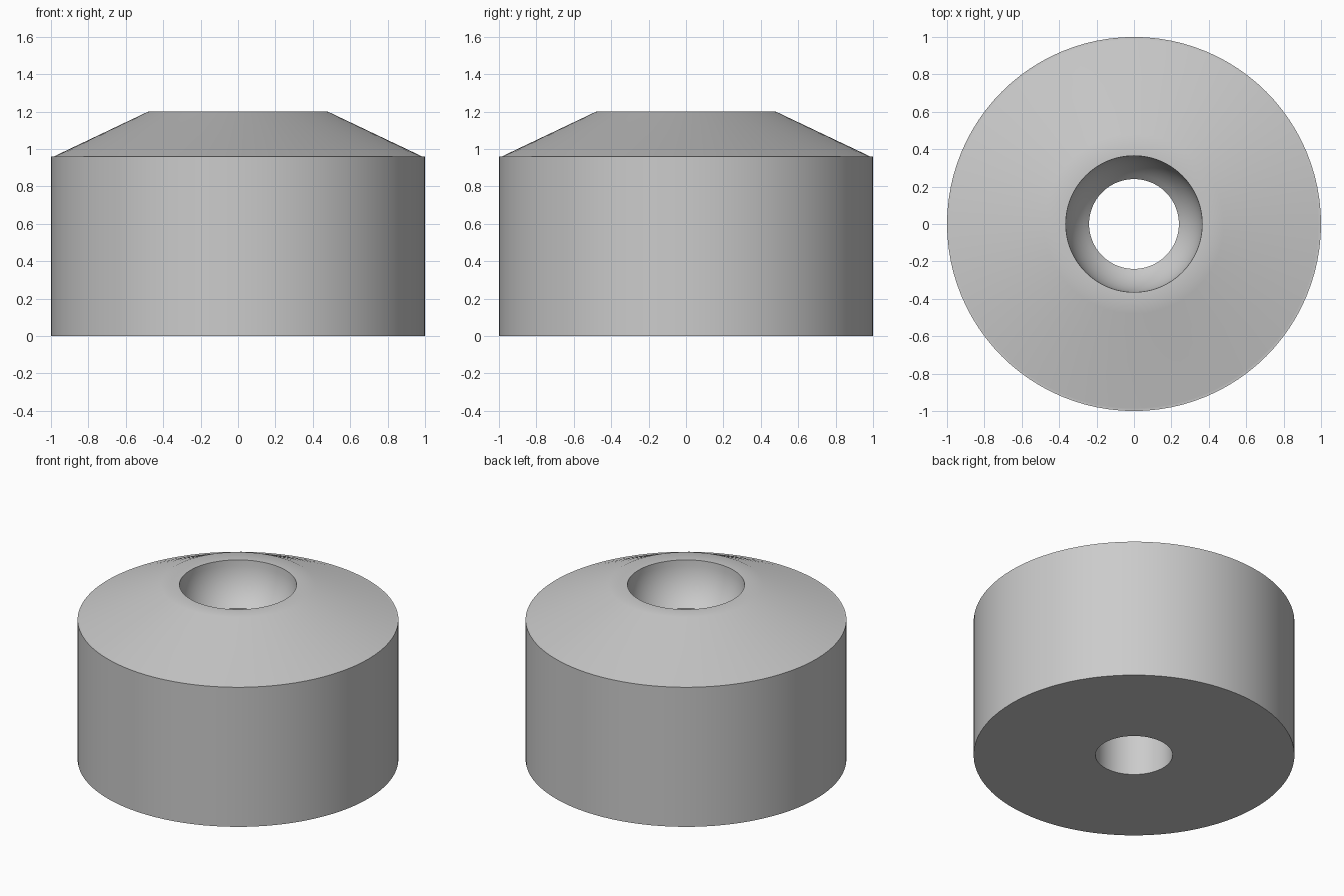
import bpy, bmesh, math

if "Cube" in bpy.data.objects:
    bpy.data.objects.remove(bpy.data.objects["Cube"])

SEGMENTS = 96
BORE_R, BOWL_R, TOP_Z = 0.24, 0.365, 1.2

# Half section: base, side wall, narrow ledge, sloped shoulder, flat top rim
profile = [(BORE_R, 0), (1, 0), (1, 0.96), (0.985, 0.96), (0.48, TOP_Z)]

# Rounded seat sinking from the top rim down to the straight bore
end = math.acos(BORE_R / BOWL_R)
for i in range(9):
    a = end * i / 8
    profile.append((BOWL_R * math.cos(a), TOP_Z - BOWL_R * math.sin(a)))

# Revolve the closed section around z
bm = bmesh.new()
rings = []
for s in range(SEGMENTS):
    t = 2 * math.pi * s / SEGMENTS
    rings.append([bm.verts.new((r * math.cos(t), r * math.sin(t), z)) for r, z in profile])
n = len(profile)
for s in range(SEGMENTS):
    a, b = rings[s], rings[(s + 1) % SEGMENTS]
    for i in range(n):
        j = (i + 1) % n
        bm.faces.new((a[i], b[i], b[j], a[j]))
bmesh.ops.recalc_face_normals(bm, faces=bm.faces[:])

mesh = bpy.data.meshes.new("bored_collar")
bm.to_mesh(mesh)
bm.free()
collar = bpy.data.objects.new("bored_collar", mesh)
bpy.context.collection.objects.link(collar)

# Plain grey finish
grey = bpy.data.materials.new("light grey")
grey.diffuse_color = (0.6, 0.6, 0.6, 1)
grey.use_nodes = True
grey.node_tree.nodes["Principled BSDF"].inputs["Base Color"].default_value = grey.diffuse_color
mesh.materials.append(grey)

# Smooth round surfaces, crisp rims
bpy.context.view_layer.objects.active = collar
collar.select_set(True)
bpy.ops.object.shade_smooth_by_angle(angle=math.radians(30))
